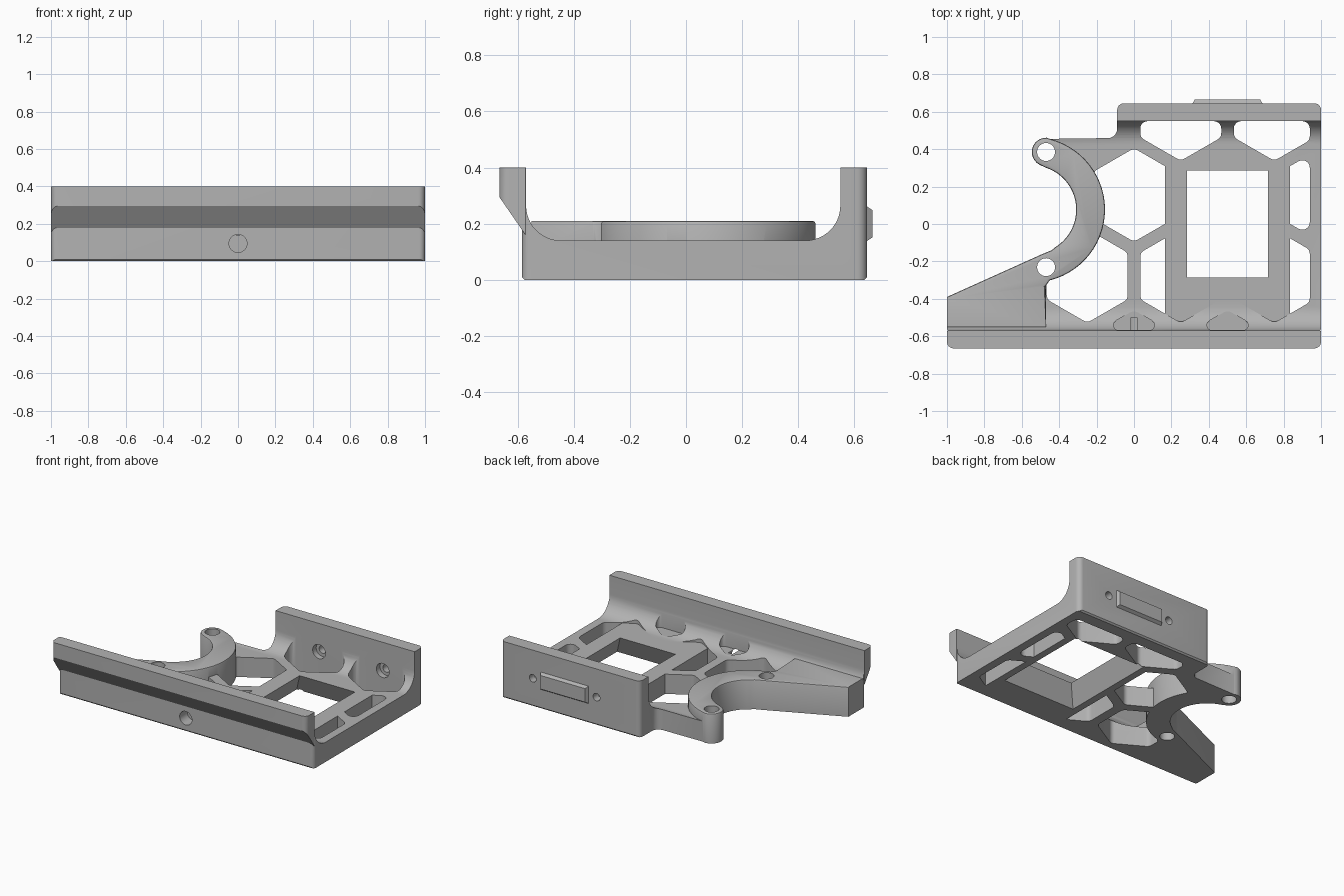
import bpy, bmesh
from math import cos, sin, radians, pi, sqrt
from mathutils import Vector

old = bpy.data.objects.get("Cube")
if old:
    bpy.data.objects.remove(old, do_unlink=True)

grey = bpy.data.materials.new("plain grey")
grey.use_nodes = True
grey.diffuse_color = (0.45, 0.45, 0.45, 1)
grey.node_tree.nodes["Principled BSDF"].inputs["Base Color"].default_value = (0.45, 0.45, 0.45, 1)


def rounded(points, steps=6):
    """Turn (a, b, radius) corners into arcs; plain (a, b) corners stay sharp."""
    out = []
    for i, p in enumerate(points):
        c = Vector(p[:2])
        if len(p) < 3:
            out.append(c)
            continue
        u = Vector(points[i - 1][:2]) - c
        v = Vector(points[(i + 1) % len(points)][:2]) - c
        half = u.angle(v) / 2
        reach = p[2] * cos(half) / sin(half)
        reach = min(reach, 0.48 * u.length, 0.48 * v.length)
        r = reach * sin(half) / cos(half)
        u.normalize()
        v.normalize()
        mid = c + (u + v).normalized() * (r / sin(half))
        a = (c + u * reach - mid).normalized()
        b = (c + v * reach - mid).normalized()
        for k in range(steps + 1):
            out.append(mid + a.slerp(b, k / steps).normalized() * r)
    return out


def loft(name, lower, upper, axis, lo, hi):
    """Solid between two matching outlines set along an axis."""
    place = {"X": lambda p, t: (t, p[0], p[1]),
             "Y": lambda p, t: (p[0], t, p[1]),
             "Z": lambda p, t: (p[0], p[1], t)}[axis]
    bm = bmesh.new()
    a = [bm.verts.new(place(p, lo)) for p in lower]
    b = [bm.verts.new(place(p, hi)) for p in upper]
    bm.faces.new(a)
    bm.faces.new(b)
    n = len(a)
    for i in range(n):
        j = (i + 1) % n
        bm.faces.new((a[i], a[j], b[j], b[i]))
    bmesh.ops.recalc_face_normals(bm, faces=bm.faces)
    mesh = bpy.data.meshes.new(name)
    bm.to_mesh(mesh)
    bm.free()
    mesh.materials.append(grey)
    ob = bpy.data.objects.new(name, mesh)
    bpy.context.collection.objects.link(ob)
    return ob


def prism(name, points, axis, lo, hi):
    return loft(name, points, points, axis, lo, hi)


def combine(target, tool, how):
    """Apply a boolean and discard the tool."""
    bpy.context.view_layer.objects.active = target
    mod = target.modifiers.new("cut", "BOOLEAN")
    mod.operation, mod.object, mod.solver = how, tool, "EXACT"
    bpy.ops.object.modifier_apply(modifier=mod.name)
    bpy.data.objects.remove(tool, do_unlink=True)


def arc(cx, cy, r, start, end, steps):
    angles = [radians(start + (end - start) * k / steps) for k in range(steps + 1)]
    return [(cx + r * cos(t), cy + r * sin(t)) for t in angles]


def rect(x0, x1, y0, y1):
    return [(x0, y0), (x1, y0), (x1, y1), (x0, y1)]


def clip(points, axis, limit, sign):
    """Keep the side of an outline where sign * (value - limit) <= 0."""
    out = []
    for i, q in enumerate(points):
        p = points[i - 1]
        dp, dq = sign * (p[axis] - limit), sign * (q[axis] - limit)
        if dp * dq < 0:
            t = dp / (dp - dq)
            out.append((p[0] + t * (q[0] - p[0]), p[1] + t * (q[1] - p[1])))
        if dq <= 0:
            out.append(q)
    return out


def hexagon(x, y):
    pts = [(x + 0.25 * sin(k * pi / 3), y + 0.25 * cos(k * pi / 3)) for k in range(6)]
    for axis, limit, sign in ((0, 0.94, 1), (1, 0.55, 1), (1, -0.568, -1)):
        pts = clip(pts, axis, limit, sign)
    return rounded([(a, b, 0.04) for a, b in pts])


def bore(target, x, y, r, axis, lo, hi):
    combine(target, prism("bore", arc(x, y, r, 0, 348.75, 31), axis, lo, hi), "DIFFERENCE")


# Honeycomb rows
TOP = 0.14
PITCH = 0.25 * sqrt(3)
ROW = 0.155
lower_cells = [(x, ROW - PITCH) for x in (-0.25, 0.25, 0.75)]
middle_cells = [(0, ROW), (1, ROW)]
upper_cells = [(x, ROW + PITCH) for x in (0.25, 0.75)]
wall_cells = [(x, ROW - 2 * PITCH) for x in (0, 0.5)]

# Channel-shaped tray with curved wall roots
section = rounded([(-0.575, 0), (0.635, 0), (0.645, 0.01), (0.645, 0.4), (0.55, 0.4),
                   (0.55, TOP, 0.215), (-0.57, TOP, 0.21), (-0.57, 0.4),
                   (-0.585, 0.4), (-0.585, 0.01)], 12)
tray = prism("tray", section, "X", -1.1, 1.1)

# Plan outline trims the tray, following the curved arm on one side
cx, cy = -0.545, 0.077
plan = rounded([(-1, -0.585, 0.03), (1, -0.585, 0.03), (1, 0.645, 0.035),
                (-0.09, 0.645, 0.035), (-0.09, 0.46, 0.05), (-0.46, 0.455)]
               + arc(cx, cy, 0.316, 74, -60, 16) + [(-0.5, -0.19), (-1, -0.4)])
combine(tray, prism("plan", plan, "Z", -0.1, 0.6), "INTERSECT")

# Overhanging front lip
lip = prism("front_lip", [(-0.665, 0.4), (-0.572, 0.4), (-0.572, 0.16), (-0.665, 0.295)],
            "X", -1.1, 1.1)
corners = rounded([(-1, -0.665, 0.035), (1, -0.665, 0.035), (1, -0.5), (-1, -0.5)])
combine(lip, prism("plan", corners, "Z", 0, 0.6), "INTERSECT")
combine(tray, lip, "UNION")

# Honeycomb openings and the solid platform that fills part of them
for x, y in lower_cells + middle_cells:
    combine(tray, prism("cell", hexagon(x, y), "Z", -0.1, 0.6), "DIFFERENCE")
combine(tray, prism("platform", rect(0.165, 0.835, -0.54, 0.42), "Z", 0, TOP), "UNION")
for x, y in upper_cells:
    combine(tray, prism("cell", hexagon(x, y), "Z", -0.1, 0.6), "DIFFERENCE")
for x, y in wall_cells:
    combine(tray, prism("pocket", hexagon(x, y), "Z", TOP, 0.6), "DIFFERENCE")

# Window widening toward the underside
combine(tray, loft("window", rect(0.215, 0.785, -0.35, 0.35), rect(0.284, 0.716, -0.285, 0.285),
                   "Z", -0.001, TOP + 0.001), "DIFFERENCE")

# Raised curved arm with a rounded tip
hole_y = 0.308
outline = (arc(cx, cy, 0.39, -76, 76, 28)
           + arc(-0.47, cy + hole_y, 0.0765, 88, 244, 12)
           + arc(cx, cy, 0.236, 72, -58, 24)
           + rounded([(-0.44, -0.14), (-0.5, -0.165), (-1, -0.39), (-1, -0.55),
                      (-0.47, -0.55), (-0.47, -0.33, 0.03)]))
arm = prism("curved_arm", outline, "Z", 0, 0.21)
bm = bmesh.new()
bm.from_mesh(arm.data)
rim = [e for e in bm.edges if all(v.co.z > 0.2 and v.co.y > -0.5 for v in e.verts)]
bmesh.ops.bevel(bm, geom=rim, offset=0.01, segments=2, affect="EDGES", profile=0.5)
bm.to_mesh(arm.data)
bm.free()
combine(tray, arm, "UNION")
for side in (1, -1):
    bore(tray, -0.47, cy + side * hole_y, 0.048, "Z", -0.1, 0.5)

# Back plate boss with chamfered sides
combine(tray, loft("back_boss", rect(0.31, 0.69, 0.135, 0.265), rect(0.325, 0.675, 0.152, 0.248),
                   "Y", 0.64, 0.665), "UNION")

# Screw holes: two stepped in the back wall, one blind in the front
for x in (0.25, 0.75):
    bore(tray, x, 0.2, 0.027, "Y", 0.5, 0.7)
    bore(tray, x, 0.2, 0.05, "Y", 0.5, 0.59)
bore(tray, 0, 0.095, 0.048, "Y", -0.7, -0.5)

bpy.ops.object.select_all(action="DESELECT")
tray.select_set(True)
bpy.context.view_layer.objects.active = tray
bpy.ops.object.shade_smooth_by_angle(angle=radians(30))
